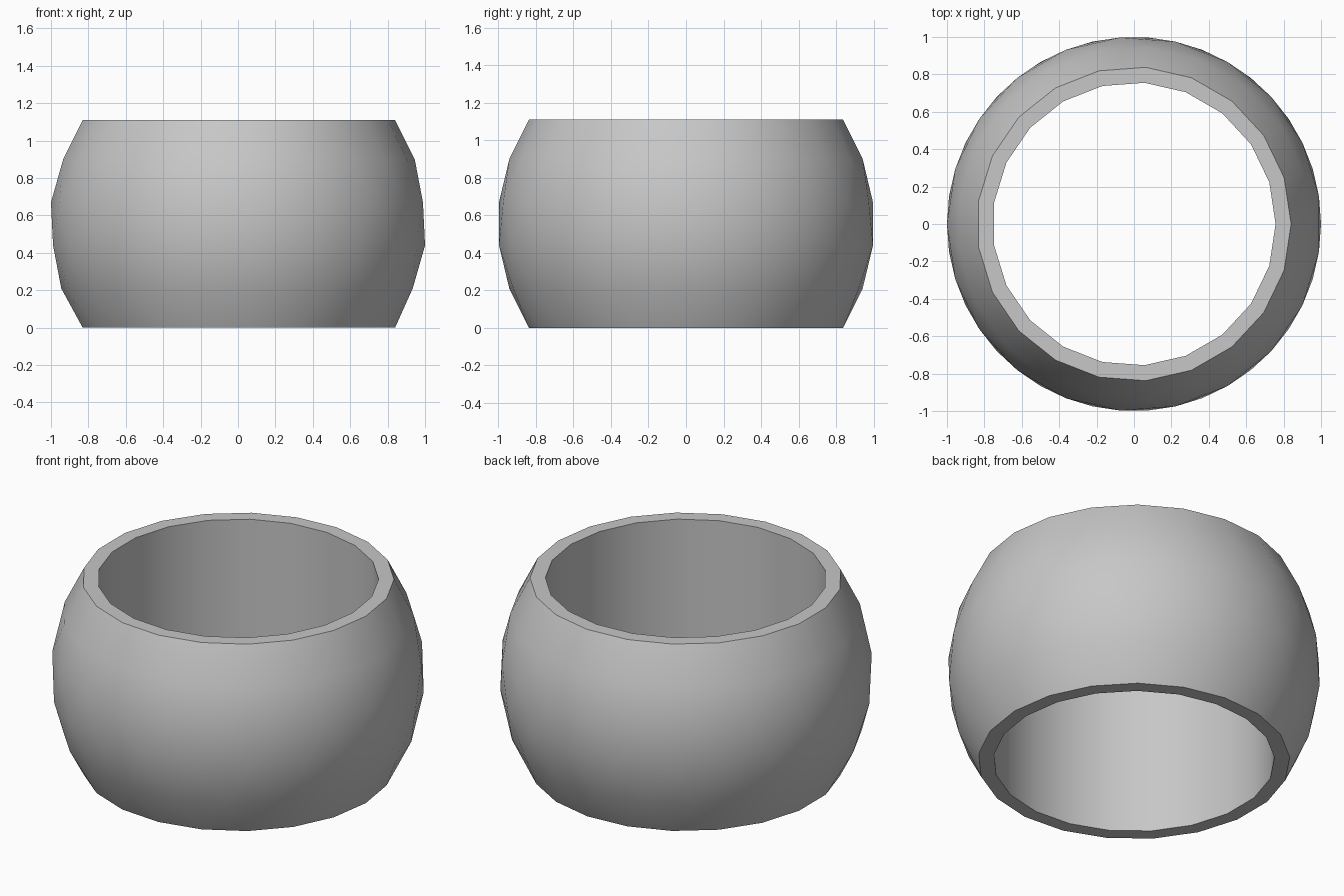
import bpy, bmesh, math

cube = bpy.data.objects.get("Cube")
if cube:
    bpy.data.objects.remove(cube)

SIDES = 21
HEIGHT = 1.11

# Plain grey material
grey = bpy.data.materials.new("plain grey")
grey.use_nodes = True
colour = (0.57, 0.57, 0.57, 1)
grey.diffuse_color = colour
grey.node_tree.nodes["Principled BSDF"].inputs["Base Color"].default_value = colour

# Cross-section: radius, height, turn in half facets
outer = [(0.84, 0, 0), (0.945, 0.21, 1), (1.0, 0.44, 0),
         (1.0, 0.67, 1), (0.945, 0.90, 0), (0.84, HEIGHT, 0)]
bore = [(0.757, HEIGHT, 0), (0.757, 0, 0)]
section = outer + bore

bm = bmesh.new()


def make_row(radius, z, turn):
    row = []
    for i in range(SIDES):
        a = math.tau * (i + turn / 2) / SIDES
        row.append(bm.verts.new((radius * math.cos(a), radius * math.sin(a), z)))
    return row


def join_rows(a, b, turn_a, turn_b):
    for i in range(SIDES):
        j = (i + 1) % SIDES
        if turn_a == turn_b:
            bm.faces.new((a[i], a[j], b[j], b[i]))
        elif turn_b > turn_a:
            bm.faces.new((a[i], a[j], b[i]))
            bm.faces.new((a[j], b[j], b[i]))
        else:
            bm.faces.new((a[i], b[j], b[i]))
            bm.faces.new((a[i], a[j], b[j]))


# Bulging band with a straight bore through it
rows = [make_row(*p) for p in section]
for k in range(len(rows)):
    n = (k + 1) % len(rows)
    join_rows(rows[k], rows[n], section[k][2], section[n][2])
bmesh.ops.recalc_face_normals(bm, faces=bm.faces)

mesh = bpy.data.meshes.new("ring_band")
bm.to_mesh(mesh)
bm.free()
mesh.materials.append(grey)
band = bpy.data.objects.new("ring_band", mesh)
bpy.context.collection.objects.link(band)

# Smooth walls, crisp rims
bpy.ops.object.select_all(action='DESELECT')
band.select_set(True)
bpy.context.view_layer.objects.active = band
bpy.ops.object.shade_smooth_by_angle(angle=math.radians(35))
